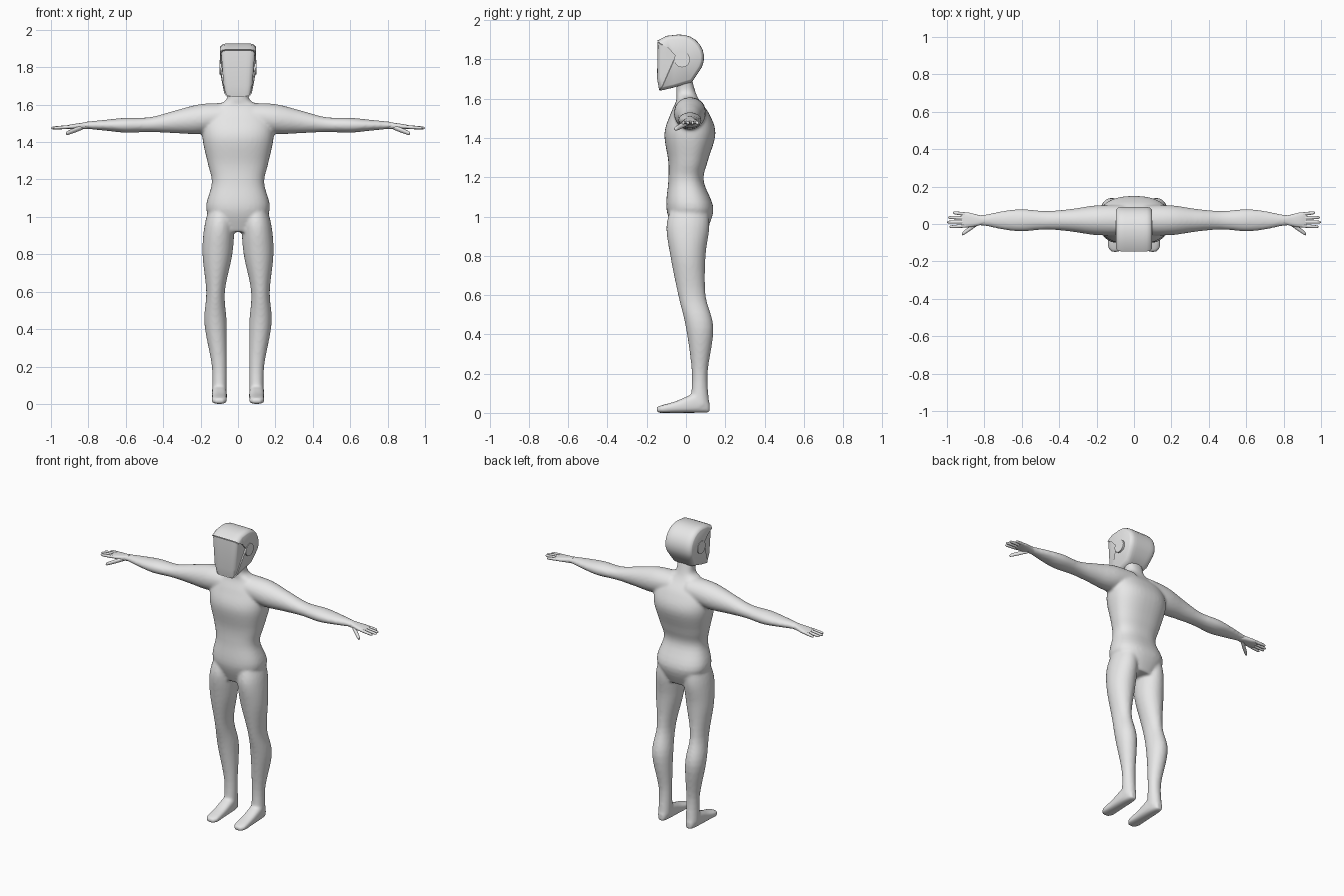
import bpy, bmesh, math
from mathutils import Vector

cube = bpy.data.objects.get("Cube")
if cube:
    bpy.data.objects.remove(cube, do_unlink=True)

grey = bpy.data.materials.new("plain grey")
grey.use_nodes = True
grey.diffuse_color = (.8, .8, .8, 1)
grey.node_tree.nodes["Principled BSDF"].inputs["Base Color"].default_value = grey.diffuse_color


def catmull(before, start, end, after, t):
    """Point on the smooth curve between start and end."""
    tangent_in, tangent_out = (end - before) / 2, (after - start) / 2
    ease = t * t * (3 - 2 * t)
    return (start.lerp(end, ease) + tangent_in * t * (1 - t) ** 2
            - tangent_out * t * t * (1 - t))


def smooth_rows(rows, steps):
    """Fill in extra sections between the given ones."""
    rows = [Vector(row) for row in rows]
    padded = [rows[0]] + rows + [rows[-1]]
    filled = [catmull(*group, step / steps)
              for group in zip(padded, padded[1:], padded[2:], padded[3:])
              for step in range(steps)]
    return filled + [rows[-1]]


def bridge(bm, rings):
    """Skin a list of vertex rings and cap both ends."""
    for low, high in zip(rings, rings[1:]):
        low_next, high_next = low[1:] + low[:1], high[1:] + high[:1]
        for corners in zip(low, low_next, high_next, high):
            bm.faces.new(corners)
    bm.faces.new(rings[0])
    bm.faces.new(rings[-1])


def rounded(value, power):
    """Superellipse form of a sine or cosine."""
    return math.copysign(abs(value) ** (2 / power), value)


def loft(bm, axis, rows, side=1, power=2, sides=24, steps=5):
    """Each row holds the position along the axis, two centre values and two radii."""
    rings = []
    for along, centre_a, centre_b, radius_a, radius_b in smooth_rows(rows, steps):
        ring = []
        for k in range(sides):
            angle = math.tau * k / sides
            a = centre_a + radius_a * rounded(math.cos(angle), power)
            b = centre_b + radius_b * rounded(math.sin(angle), power)
            x, y, z = {"x": (along, a, b), "y": (a, along, b), "z": (a, b, along)}[axis]
            ring.append(bm.verts.new((x * side, y, z)))
        rings.append(ring)
    bridge(bm, rings)


def finish(bm, name, angle):
    """Turn the bmesh into a grey, smooth-shaded object."""
    bmesh.ops.recalc_face_normals(bm, faces=bm.faces)
    mesh = bpy.data.meshes.new(name)
    bm.to_mesh(mesh)
    bm.free()
    mesh.materials.append(grey)
    obj = bpy.data.objects.new(name, mesh)
    bpy.context.collection.objects.link(obj)
    bpy.ops.object.select_all(action="DESELECT")
    obj.select_set(True)
    bpy.context.view_layer.objects.active = obj
    bpy.ops.object.shade_smooth_by_angle(angle=math.radians(angle))
    return obj


# Torso and neck: height, half width, half depth, centre depth
torso = [(.92, .1, .08, .02), (1.04, .17, .12, .02), (1.18, .14, .09, 0),
         (1.28, .16, .1, .01), (1.42, .19, .13, .02), (1.52, .18, .1, .02),
         (1.59, .12, .06, .01), (1.63, .06, .05, 0), (1.7, .06, .04, -.01)]
torso_rows = [(z, 0, y, width, depth) for z, width, depth, y in torso]

# Leg: height, centre across, centre depth, half width, half depth
leg_rows = [(1.06, .09, .02, .06, .09), (.95, .1, .01, .08, .11), (.8, .11, .01, .08, .09),
            (.6, .12, .03, .05, .07), (.43, .12, .07, .06, .07), (.2, .1, .07, .04, .04),
            (.04, .1, .07, .04, .05)]

# Foot resting on the ground: depth position, half width, height
foot = [(.12, .02, .05), (.1, .03, .08), (.05, .04, .1), (-.05, .04, .06),
        (-.12, .04, .04), (-.15, .02, .03)]
foot_rows = [(y, .1, height / 2, width, height / 2) for y, width, height in foot]

# Arm: distance out, half depth, half height; it rises towards the shoulder
arm = [(.06, .08, .07), (.2, .08, .08), (.34, .06, .06), (.47, .05, .04),
       (.6, .06, .04), (.7, .05, .03), (.8, .03, .02), (.85, .03, .01)]
arm_rows = [(x, .02, 1.49 + max(0, .5 - x) / 9, depth, height) for x, depth, height in arm]

body = bmesh.new()
loft(body, "z", torso_rows, power=2.4, sides=40)
for side in (-1, 1):
    loft(body, "z", leg_rows, side)
    loft(body, "y", foot_rows, side, power=2.8)
    loft(body, "x", arm_rows, side)
body_object = finish(body, "body", 60)

# Blend the limbs into the torso
remesh = body_object.modifiers.new("Blend", "REMESH")
remesh.mode = "VOXEL"
remesh.voxel_size = .008
remesh.use_smooth_shade = True
relax = body_object.modifiers.new("Relax", "SMOOTH")
relax.iterations = 8


def finger(bm, start, end, radius, side):
    """Straight finger with a rounded tip."""
    start, end = Vector(start), Vector(end)
    rows = []
    for t, scale in ((0, 1), (.5, 1), (.9, .8), (1, .3)):
        rows.append((*start.lerp(end, t), radius * scale, radius * scale))
    loft(bm, "x", rows, side, sides=12)


def ear_disc(side):
    """Thin round plate on the side of the head."""
    bm = bmesh.new()
    rows = [(x, -.02, 1.8, .04, .04) for x in (.08, .1)]
    loft(bm, "x", rows, side, sides=32, steps=1)
    return bm


# Hands and ear discs on both sides
palm_rows = [(.8, .02, 1.49, .02, .02), (.84, .02, 1.486, .03, .016),
             (.89, .022, 1.482, .04, .013), (.925, .022, 1.48, .037, .006)]
for side, label in ((1, "left"), (-1, "right")):
    hand = bmesh.new()
    loft(hand, "x", palm_rows, side, power=2.6)
    for index in range(4):
        reach = 1 - .01 * (index - 1.8) ** 2
        finger(hand, (.9, .053 - .021 * index, 1.481), (reach, .06 - .025 * index, 1.475),
               .009, side)
    finger(hand, (.83, .01, 1.48), (.92, -.055, 1.445), .013, side)
    finish(hand, label + "_hand", 60)
    finish(ear_disc(side), label + "_ear_disc", 30)


def head_part(name, outline, half_width):
    """Side outline carried across the head, rounded at the cheeks and narrowed at the jaw."""
    bm = bmesh.new()
    rings = []
    centre = Vector((-.03, 1.79))
    stations = 12
    for k in range(stations + 1):
        across = -math.cos(math.pi * k / stations)
        grow = 1 - .14 * abs(across) ** 10
        ring = []
        for point in outline:
            y, z = centre.lerp(Vector(point), grow)
            taper = 1 - 2 * max(0, 1.78 - z)
            ring.append(bm.verts.new((across * half_width * taper, y, z)))
        rings.append(ring)
    bridge(bm, rings)
    finish(bm, name, 40)


# Helmet: domed crown and back, then the jaw and a wedge opening at the front
dome = []
for degrees in range(95, -50, -15):
    angle = math.radians(degrees)
    dome.append((-.03 + .122 * math.cos(angle), 1.81 + .117 * math.sin(angle)))
jaw = [(.03, 1.685), (-.07, 1.655), (-.135, 1.64)]
opening = [(-.055, 1.82), (-.1, 1.87), (-.147, 1.895), (-.1, 1.92)]
head_part("helmet", dome + jaw + opening, .097)

# Visor filling the opening
head_part("visor", [(-.145, 1.89), (-.147, 1.7), (-.137, 1.645), (-.11, 1.65),
                    (-.03, 1.76), (-.03, 1.84), (-.1, 1.88)], .09)
